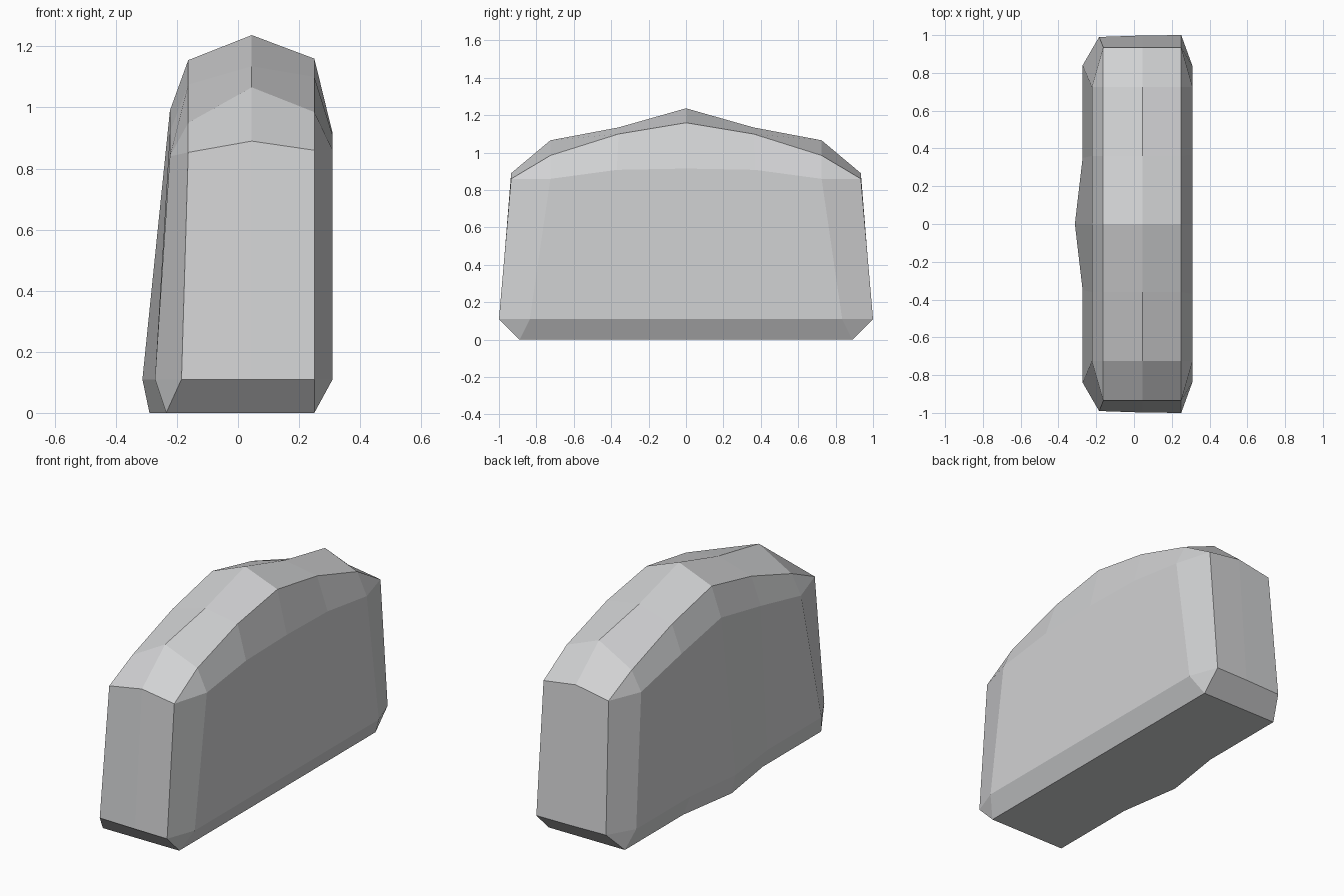
import bpy
import bmesh

if "Cube" in bpy.data.objects:
    bpy.data.objects.remove(bpy.data.objects["Cube"])

# Plain stone-grey colour
grey = bpy.data.materials.new("pale grey")
grey.diffuse_color = (0.64, 0.645, 0.655, 1)
grey.use_nodes = True
grey.node_tree.nodes["Principled BSDF"].inputs["Base Color"].default_value = grey.diffuse_color

bm = bmesh.new()


def ring(points):
    return [bm.verts.new(p) for p in points]


# Cross-sections from the middle (y = 0) to the rounded end; each runs from
# right bottom, up the right side, over the ridge and down the left side
rings = [
    ring([(.25, 0, 0), (.31, 0, .11), (.31, 0, .915), (.25, 0, 1.16), (.045, 0, 1.237),
          (-.163, 0, 1.155), (-.223, 0, .99), (-.313, 0, .11), (-.29, 0, 0)]),
    ring([(.25, .36, 0), (.31, .36, .11), (.31, .37, .908), (.25, .36, 1.10), (.045, .36, 1.135),
          (-.163, .36, 1.075), (-.223, .36, .92), (-.272, .35, .11), (-.235, .36, 0)]),
    ring([(.25, .89, 0), (.31, .835, .11), (.31, .725, .86), (.25, .725, .985), (.045, .725, 1.066),
          (-.163, .725, .95), (-.223, .725, .84), (-.272, .84, .11), (-.235, .89, 0)]),
]
for a, b in zip(rings, rings[1:]):
    for i in range(9):
        j = (i + 1) % 9
        bm.faces.new((a[i], a[j], b[j], b[i]))

# End wall: sloping top edge and lower edge above the bottom bevel
last = rings[-1]
rt, ct, lt = ring([(.25, .935, .86), (.045, .935, .89), (-.163, .935, .853)])
rl, cl, ll = ring([(.25, 1, .11), (.045, .998, .11), (-.185, .99, .11)])
for face in (
    (last[3], last[4], ct, rt), (last[4], last[5], lt, ct),   # top slope
    (rt, ct, cl, rl), (ct, lt, ll, cl),                       # wall
    (last[2], last[3], rt), (last[5], last[6], lt),           # shoulder corners
    (last[1], last[2], rt, rl), (last[6], last[7], ll, lt),   # upright bevels
    (last[0], last[1], rl), (last[7], last[8], ll),           # foot corners
    (last[0], rl, cl, ll, last[8]),                           # bottom bevel
):
    bm.faces.new(face)

# Mirror the half to the front, weld the middle and flat shade
copy = bmesh.ops.duplicate(bm, geom=bm.verts[:] + bm.edges[:] + bm.faces[:])["geom"]
for v in copy:
    if isinstance(v, bmesh.types.BMVert):
        v.co.y = -v.co.y
bmesh.ops.remove_doubles(bm, verts=bm.verts[:], dist=0.001)
bmesh.ops.recalc_face_normals(bm, faces=bm.faces[:])

mesh = bpy.data.meshes.new("rounded_stone_slab")
bm.to_mesh(mesh)
bm.free()
mesh.materials.append(grey)
bpy.context.collection.objects.link(bpy.data.objects.new("rounded_stone_slab", mesh))
